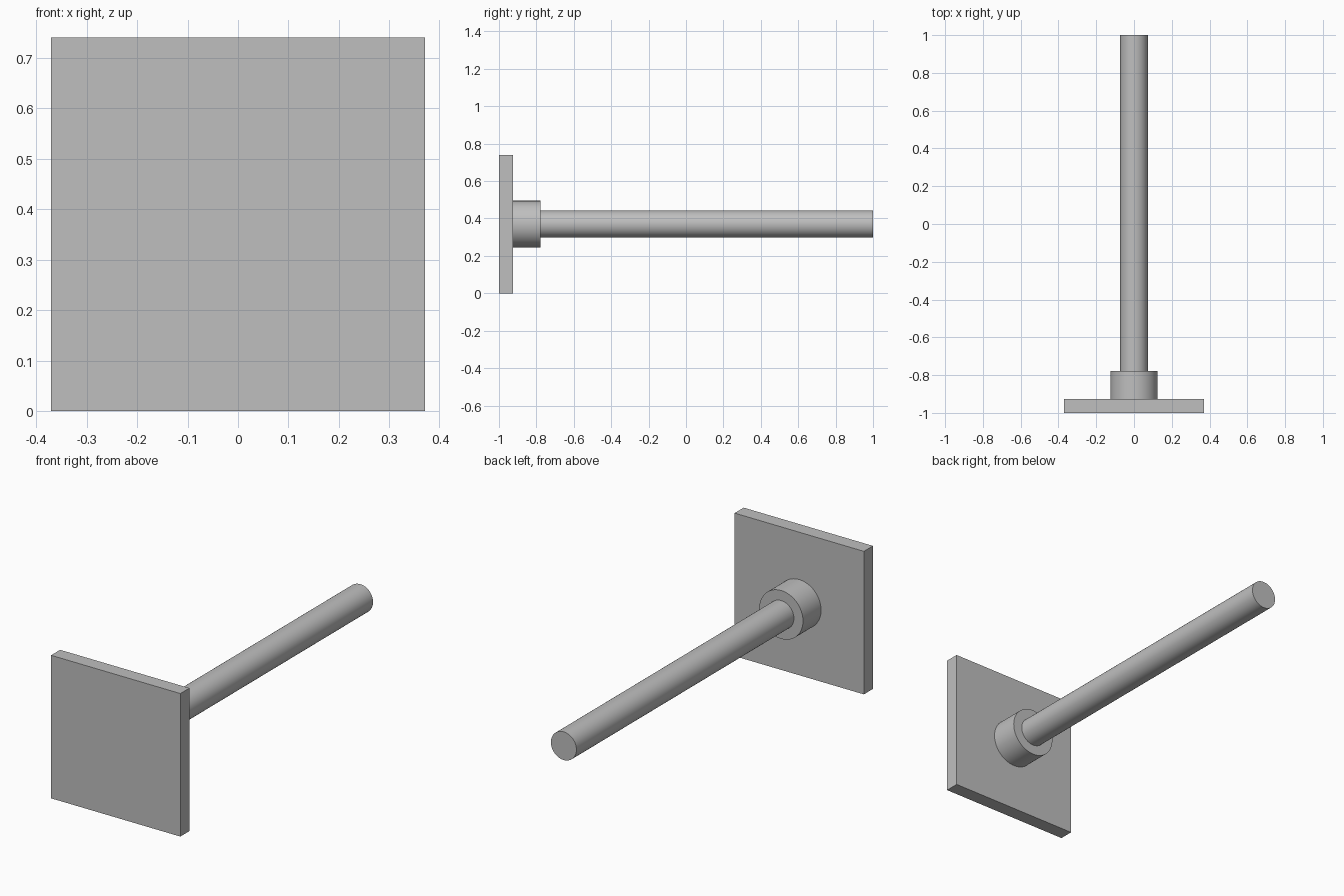
import bpy
import math

default = bpy.data.objects.get("Cube")
if default:
    bpy.data.objects.remove(default, do_unlink=True)

# Single grey finish
GREY = (0.52, 0.52, 0.52, 1.0)
grey = bpy.data.materials.new("plain_grey")
grey.use_nodes = True
grey.diffuse_color = GREY
grey.node_tree.nodes["Principled BSDF"].inputs["Base Color"].default_value = GREY

SIZE = 0.74            # plate side
AXIS_Z = SIZE / 2      # height of the shared axis
PLATE_BACK, COLLAR_BACK, ROD_END = -0.926, -0.778, 1.0


def finish(name):
    obj = bpy.context.object
    obj.name = name
    obj.data.materials.append(grey)
    return obj


def cylinder_along_y(name, radius, y0, y1):
    bpy.ops.mesh.primitive_cylinder_add(
        vertices=64, radius=radius, depth=y1 - y0,
        location=(0, (y0 + y1) / 2, AXIS_Z), rotation=(math.pi / 2, 0, 0))
    finish(name)
    bpy.ops.object.shade_smooth_by_angle(angle=math.radians(30))


# Square mounting plate
bpy.ops.mesh.primitive_cube_add(size=1, location=(0, (PLATE_BACK - 1) / 2, AXIS_Z))
plate = finish("mounting_plate")
plate.scale = (SIZE, PLATE_BACK + 1, SIZE)
bpy.ops.object.transform_apply(location=False, rotation=False, scale=True)

# Collar and long rod
cylinder_along_y("collar", 0.125, PLATE_BACK, COLLAR_BACK)
cylinder_along_y("rod", 0.073, COLLAR_BACK, ROD_END)
